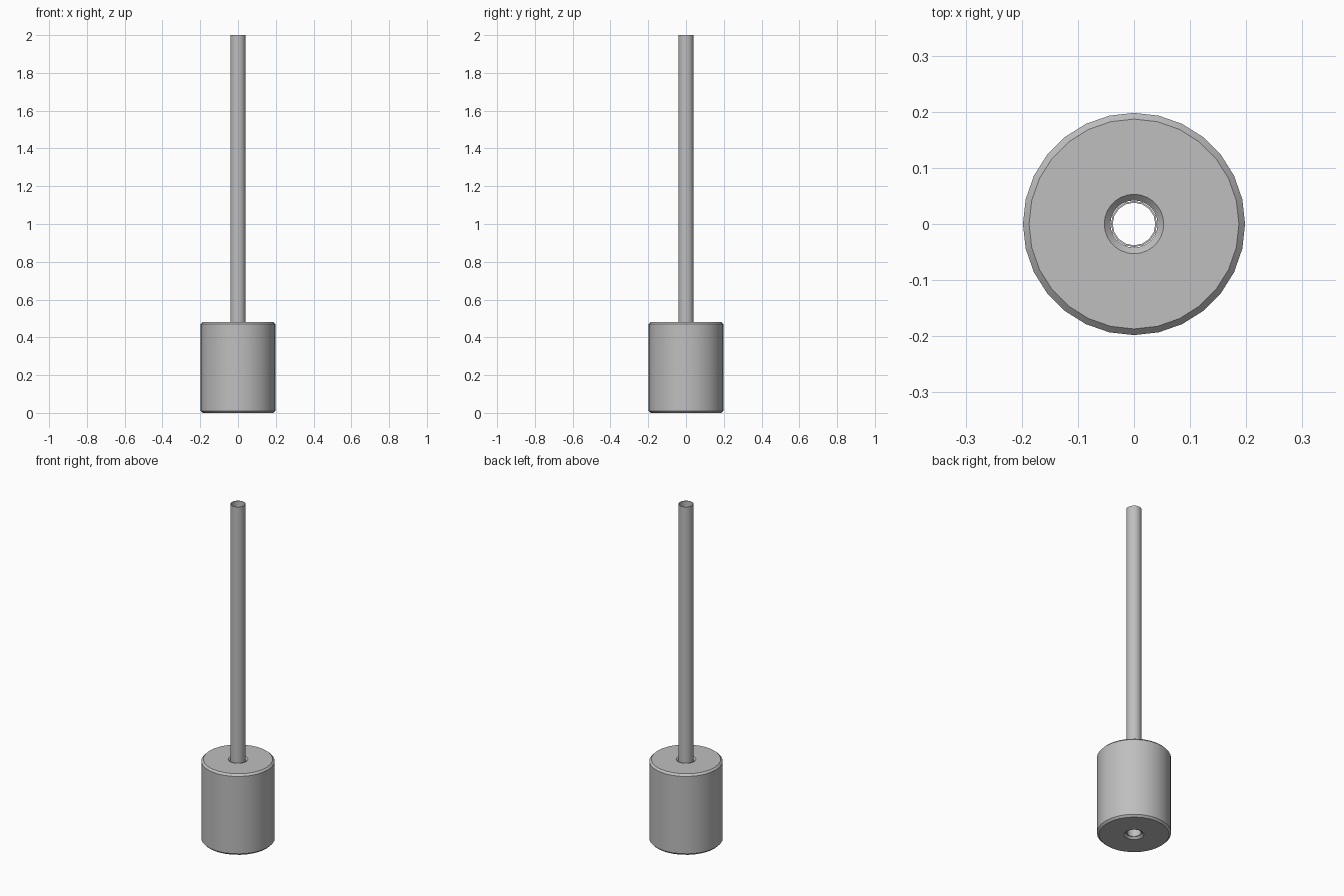
import bpy, bmesh, math

cube = bpy.data.objects.get("Cube")
if cube:
    bpy.data.objects.remove(cube, do_unlink=True)

GREY = (0.52, 0.52, 0.52, 1)
metal = bpy.data.materials.new("grey_metal")
metal.use_nodes = True
metal.diffuse_color = GREY
metal.node_tree.nodes["Principled BSDF"].inputs["Base Color"].default_value = GREY


def lathe(name, profile, segments):
    """Spin a closed (radius, height) profile around z."""
    bm = bmesh.new()
    rings = []
    for r, z in profile:
        angles = [2 * math.pi * i / segments for i in range(segments)]
        rings.append([bm.verts.new((r * math.cos(a), r * math.sin(a), z)) for a in angles])
    for k, ring in enumerate(rings):
        nxt = rings[(k + 1) % len(rings)]
        for i in range(segments):
            j = (i + 1) % segments
            bm.faces.new((ring[i], ring[j], nxt[j], nxt[i]))
    bmesh.ops.recalc_face_normals(bm, faces=bm.faces)
    mesh = bpy.data.meshes.new(name)
    bm.to_mesh(mesh)
    bm.free()
    mesh.materials.append(metal)
    obj = bpy.data.objects.new(name, mesh)
    bpy.context.collection.objects.link(obj)
    bpy.ops.object.select_all(action='DESELECT')
    obj.select_set(True)
    bpy.context.view_layer.objects.active = obj
    bpy.ops.object.shade_smooth_by_angle(angle=math.radians(35))
    return obj


# Drilled cylinder with chamfered rims and a countersunk bore
R, H, BORE, C = 0.198, 0.482, 0.042, 0.011
lathe("weight_body", [
    (R - C, 0), (R, C), (R, H - C), (R - C, H),
    (BORE + C, H), (BORE, H - C), (BORE, C), (BORE + C, 0),
], 28)

# Thin hollow tube seated in the bore
lathe("tube", [(0.041, 0.011), (0.041, 2), (0.038, 2), (0.038, 0.011)], 16)
